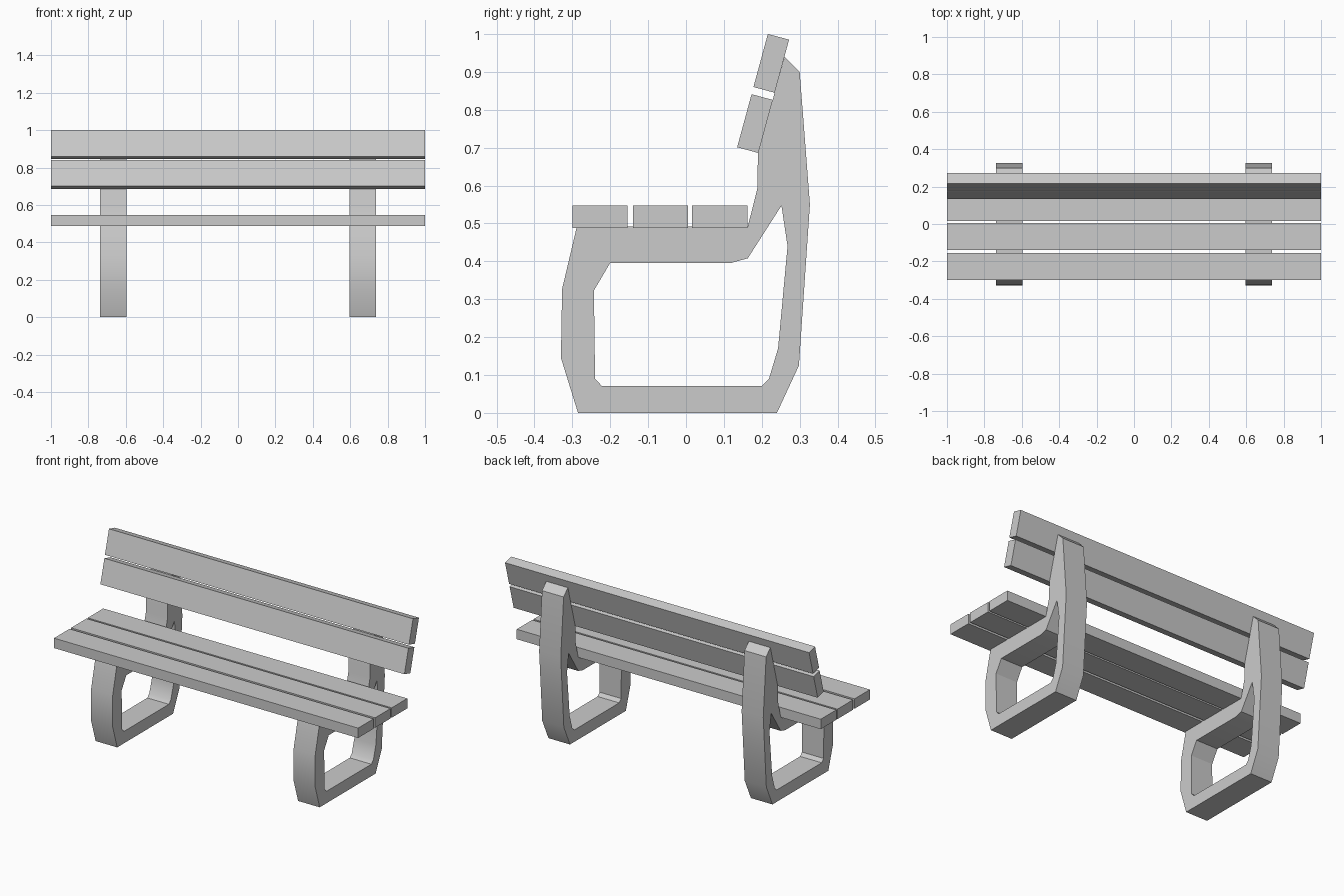
import bpy, bmesh, math
from mathutils import Vector

if "Cube" in bpy.data.objects:
    bpy.data.objects.remove(bpy.data.objects["Cube"])

OUTER = [(-0.285, 0), (0.24, 0), (0.298, 0.125), (0.327, 0.55), (0.30, 0.90),
         (0.26, 0.94), (0.19, 0.685), (0.188, 0.59), (0.163, 0.492),
         (-0.288, 0.492), (-0.327, 0.327), (-0.33, 0.145)]
INNER = [(-0.24, 0.09), (-0.222, 0.071), (0.20, 0.071), (0.219, 0.09),
         (0.243, 0.17), (0.268, 0.44), (0.252, 0.547), (0.163, 0.408),
         (0.12, 0.396), (-0.20, 0.396), (-0.243, 0.323)]


def extrude_profile(name, loops, x0, x1, smooth=False):
    """Fill closed (y, z) loops at x0 and extrude them to x1."""
    bm = bmesh.new()
    edges = []
    for pts in loops:
        vs = [bm.verts.new((x0, y, z)) for y, z in pts]
        edges += [bm.edges.new((vs[i - 1], vs[i])) for i in range(len(vs))]
    bmesh.ops.triangle_fill(bm, edges=edges, use_beauty=True, normal=(1, 0, 0))
    ext = bmesh.ops.extrude_face_region(bm, geom=bm.faces[:], use_keep_orig=True)
    top = [g for g in ext["geom"] if isinstance(g, bmesh.types.BMVert)]
    bmesh.ops.translate(bm, verts=top, vec=Vector((x1 - x0, 0, 0)))
    bmesh.ops.recalc_face_normals(bm, faces=bm.faces[:])
    mesh = bpy.data.meshes.new(name)
    bm.to_mesh(mesh)
    bm.free()
    ob = bpy.data.objects.new(name, mesh)
    bpy.context.collection.objects.link(ob)
    if smooth:
        bpy.ops.object.select_all(action='DESELECT')
        ob.select_set(True)
        bpy.context.view_layer.objects.active = ob
        bpy.ops.object.shade_smooth_by_angle(angle=math.radians(30))
    return ob


# Two looped side frames
extrude_profile("frame_right", [OUTER, INNER], 0.595, 0.737, True)
extrude_profile("frame_left", [OUTER, INNER], -0.737, -0.595, True)

# Seat slats
for i, (y0, y1) in enumerate([(-0.30, -0.155), (-0.14, 0.005), (0.016, 0.162)]):
    extrude_profile(f"seat_slat_{i + 1}",
                    [[(y0, 0.488), (y1, 0.488), (y1, 0.547), (y0, 0.547)]], -1, 1)

# Tilted backrest slats
BACK = [(0.135, 0.701), (0.191, 0.686), (0.229, 0.826), (0.173, 0.841)]
for i, (dy, dz) in enumerate([(0, 0), (0.043, 0.159)]):
    extrude_profile(f"back_slat_{i + 1}", [[(y + dy, z + dz) for y, z in BACK]], -1, 1)
